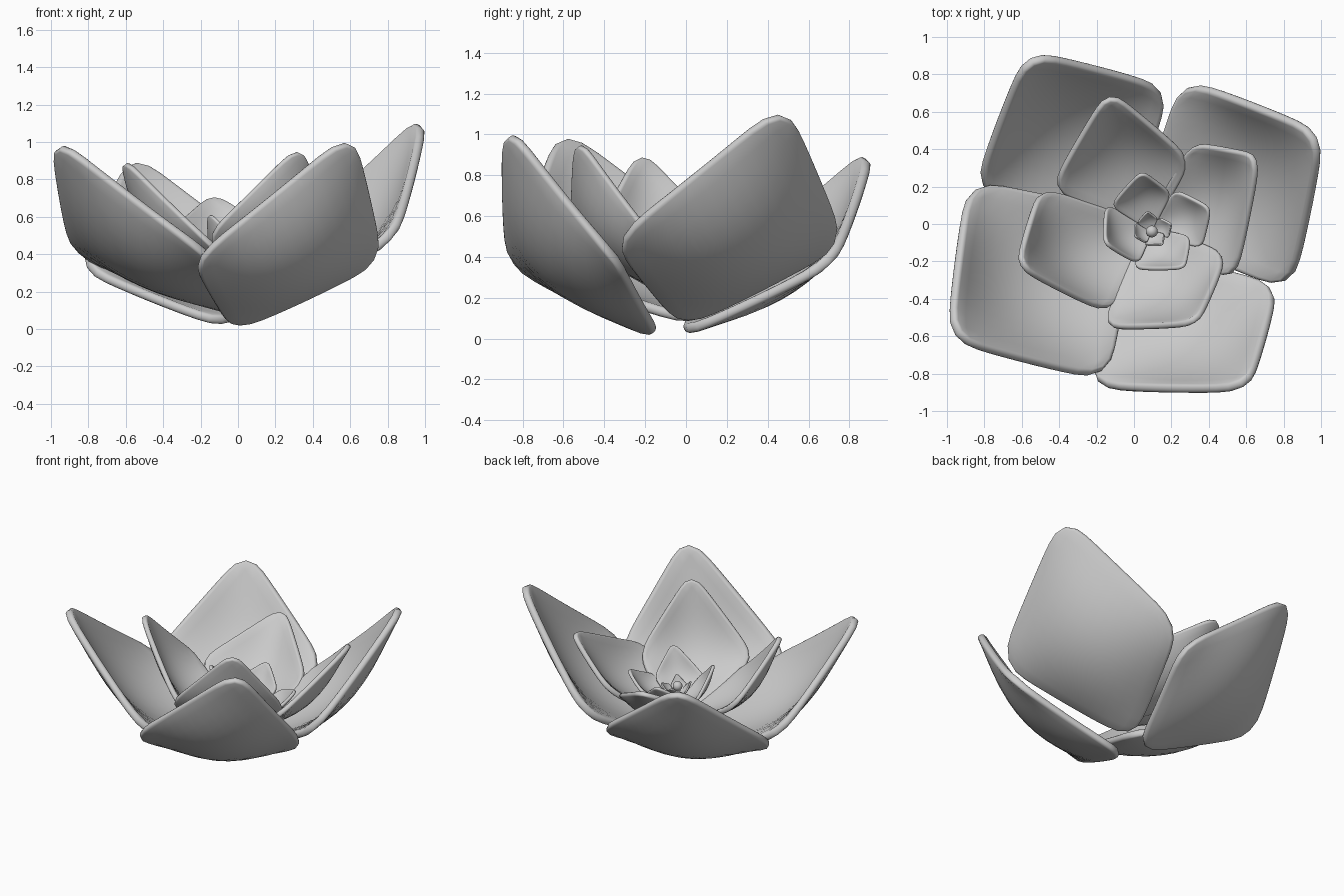
import bpy, bmesh
from math import radians
from mathutils import Vector

cube = bpy.data.objects.get("Cube")
if cube:
    bpy.data.objects.remove(cube)

grey = bpy.data.materials.new("pale_grey")
grey.use_nodes = True
grey.diffuse_color = (0.6, 0.6, 0.6, 1)
grey.node_tree.nodes["Principled BSDF"].inputs["Base Color"].default_value = (0.6, 0.6, 0.6, 1)

STEPS = 12       # grid divisions across a petal
ROUNDING = 0.11  # how far the petal corners are pulled in
SPREAD = 1 / (1 - ROUNDING * 0.9)


def finish(obj):
    obj.data.materials.append(grey)
    bpy.ops.object.select_all(action="DESELECT")
    obj.select_set(True)
    bpy.context.view_layer.objects.active = obj
    bpy.ops.object.shade_smooth_by_angle(angle=radians(50))


def petal(name, base, side_a, tip, side_b, thickness, cup):
    """Cupped, round-cornered square sheet with a thick rolled rim."""
    base, side_a, tip, side_b = map(Vector, (base, side_a, tip, side_b))
    outward = (side_b - side_a).cross(tip - base).normalized()
    if outward.z > 0:
        outward.negate()
    depth = cup * (tip - base).length
    bm = bmesh.new()
    rows = []
    for i in range(STEPS + 1):
        row = []
        for j in range(STEPS + 1):
            u, v = 2 * i / STEPS - 1, 2 * j / STEPS - 1
            s = (u * (1 - ROUNDING * v ** 8) * SPREAD + 1) / 2
            t = (v * (1 - ROUNDING * u ** 8) * SPREAD + 1) / 2
            co = base.lerp(side_a, s).lerp(side_b.lerp(tip, s), t)
            co += outward * depth * (1 - u * u) * (1 - v * v)
            row.append(bm.verts.new(co))
        rows.append(row)
    for i in range(STEPS):
        for j in range(STEPS):
            bm.faces.new((rows[i][j], rows[i + 1][j], rows[i + 1][j + 1], rows[i][j + 1]))
    bmesh.ops.recalc_face_normals(bm, faces=bm.faces)
    mesh = bpy.data.meshes.new(name)
    bm.to_mesh(mesh)
    bm.free()
    obj = bpy.data.objects.new(name, mesh)
    bpy.context.collection.objects.link(obj)
    solid = obj.modifiers.new("thickness", "SOLIDIFY")
    solid.thickness = thickness
    solid.offset = 0
    bevel = obj.modifiers.new("rolled_rim", "BEVEL")
    bevel.width = thickness * 0.42
    bevel.segments = 3
    bevel.angle_limit = radians(50)
    finish(obj)


def ring(name, petals, thickness, cup):
    for side, corners in petals.items():
        petal(f"{name}_petal_{side}", *corners, thickness, cup)


# Large outer petals: base, one side, tip, other side
ring("outer", {
    "left": ((.04, 0, .1), (.28, .73, .48), (.97, .46, 1.1), (.81, -.31, .49)),
    "front": ((0, -.16, .03), (.73, -.34, .38), (.58, -.86, 1), (-.2, -.84, .38)),
    "right": ((-.02, .02, .1), (-.17, -.79, .4), (-.95, -.59, .98), (-.85, .19, .42)),
    "back": ((-.08, 0, .04), (.15, .7, .38), (-.55, .88, .89), (-.81, .2, .34)),
}, .05, .115)

# Middle petals
middle_base = (.08, -.02, .2)
ring("middle", {
    "left": (middle_base, (.31, .41, .5), (.65, .34, .8), (.52, -.27, .5)),
    "front": (middle_base, (.47, -.17, .5), (.32, -.52, .95), (-.14, -.53, .5)),
    "right": (middle_base, (-.14, -.45, .45), (-.6, -.22, .89), (-.48, .17, .5)),
    "back": (middle_base, (.28, .34, .45), (-.13, .68, .7), (-.41, .2, .45)),
}, .035, .12)

# Small inner petals
inner_base = (.09, -.03, .3)
inner = {
    "left": (inner_base, (.22, .17, .42), (.4, .08, .5), (.35, -.12, .4)),
    "front": (inner_base, (.29, -.07, .42), (.26, -.23, .6), (.01, -.23, .42)),
    "right": (inner_base, (.02, -.2, .45), (-.15, -.1, .61), (-.14, .09, .42)),
    "back": (inner_base, (.19, .16, .42), (.04, .27, .54), (-.11, .1, .42)),
}
ring("inner", inner, .022, .12)

# Tiny core petals repeat the inner ring at a smaller size
heart = Vector((.09, -.04, .36))
core = {side: [heart + (Vector(p) - Vector(inner_base)) * .35 for p in corners]
        for side, corners in inner.items()}
ring("core", core, .012, .1)

# Round bud in the middle
bpy.ops.mesh.primitive_uv_sphere_add(segments=16, ring_count=10, radius=.032,
                                     location=(.095, -.04, .42))
bud = bpy.context.object
bud.name = "bud"
finish(bud)
